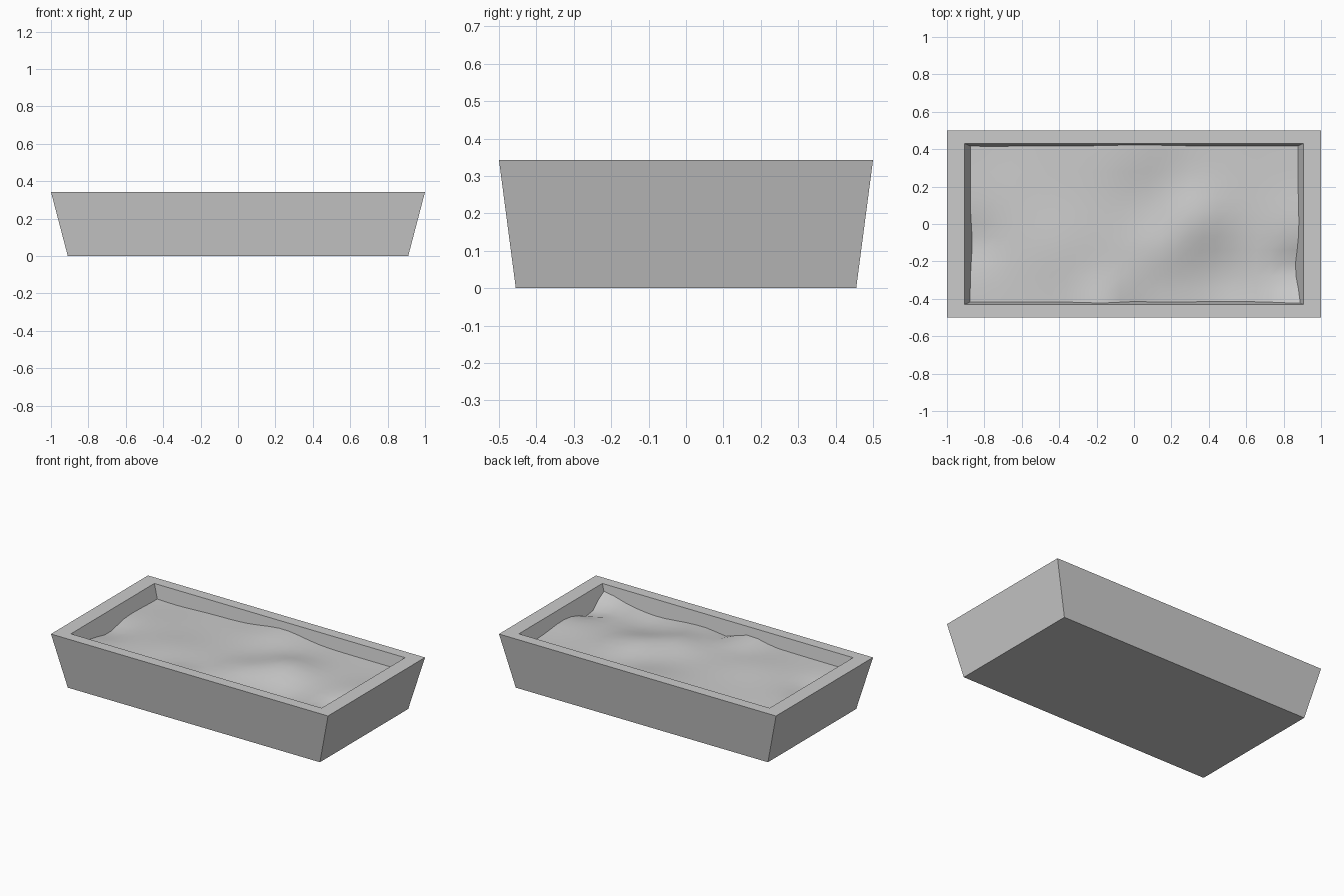
import bpy, bmesh, math

cube = bpy.data.objects.get("Cube")
if cube:
    bpy.data.objects.remove(cube, do_unlink=True)

stone = bpy.data.materials.new("light_grey")
stone.use_nodes = True
stone.diffuse_color = (0.6, 0.6, 0.6, 1)
stone.node_tree.nodes["Principled BSDF"].inputs["Base Color"].default_value = (0.6, 0.6, 0.6, 1)

TOP = 0.343


def add_object(name, bm):
    mesh = bpy.data.meshes.new(name)
    bmesh.ops.recalc_face_normals(bm, faces=bm.faces)
    bm.to_mesh(mesh)
    bm.free()
    mesh.materials.append(stone)
    obj = bpy.data.objects.new(name, mesh)
    bpy.context.collection.objects.link(obj)
    return obj


def inner_half(z):
    """Half sizes of the tapered cavity at height z."""
    depth = TOP - z
    return 0.905 - 0.36 * depth, 0.43 - 0.16 * depth


# Planter box: rectangular loops from the base, up over the rim, down to the floor
bm = bmesh.new()
loops = [(0.91, 0.455, 0), (1, 0.5, TOP), (*inner_half(TOP), TOP), (*inner_half(0.1), 0.1)]
rings = [[bm.verts.new((sx * hx, sy * hy, z)) for sx, sy in ((-1, -1), (1, -1), (1, 1), (-1, 1))]
         for hx, hy, z in loops]
for low, high in zip(rings, rings[1:]):
    for i in range(4):
        j = (i + 1) % 4
        bm.faces.new((low[i], low[j], high[j], high[i]))
bm.faces.new(rings[0])
bm.faces.new(rings[-1])
add_object("planter_box", bm)

# Soil mounds and hollows: x, y, radius, height
BUMPS = [(0.15, -0.13, 0.15, 0.03), (0.33, 0.04, 0.16, 0.04), (0.5, -0.3, 0.18, -0.03),
         (0.03, 0.42, 0.2, 0.035), (-0.75, 0.42, 0.2, -0.01), (-0.87, -0.1, 0.13, -0.03),
         (0.87, -0.24, 0.1, -0.04), (0.87, -0.44, 0.12, 0.04), (0.87, 0.02, 0.15, 0.015),
         (-0.17, -0.42, 0.12, 0.03), (-0.4, -0.12, 0.2, 0.015), (0.0, -0.42, 0.08, -0.02)]


def soil_height(x, y):
    return 0.262 + sum(h * math.exp(-((x - bx) ** 2 + (y - by) ** 2) / r ** 2)
                       for bx, by, r, h in BUMPS)


# Uneven soil surface whose border follows the sloping inner walls
bm = bmesh.new()
bmesh.ops.create_grid(bm, x_segments=24, y_segments=12, size=1)
for v in bm.verts:
    u, w = v.co.x, v.co.y
    z = soil_height(u * 0.875, w * 0.417)
    hx, hy = inner_half(z)
    v.co = (u * hx, w * hy, z)
for f in bm.faces:
    f.smooth = True
add_object("soil", bm)
